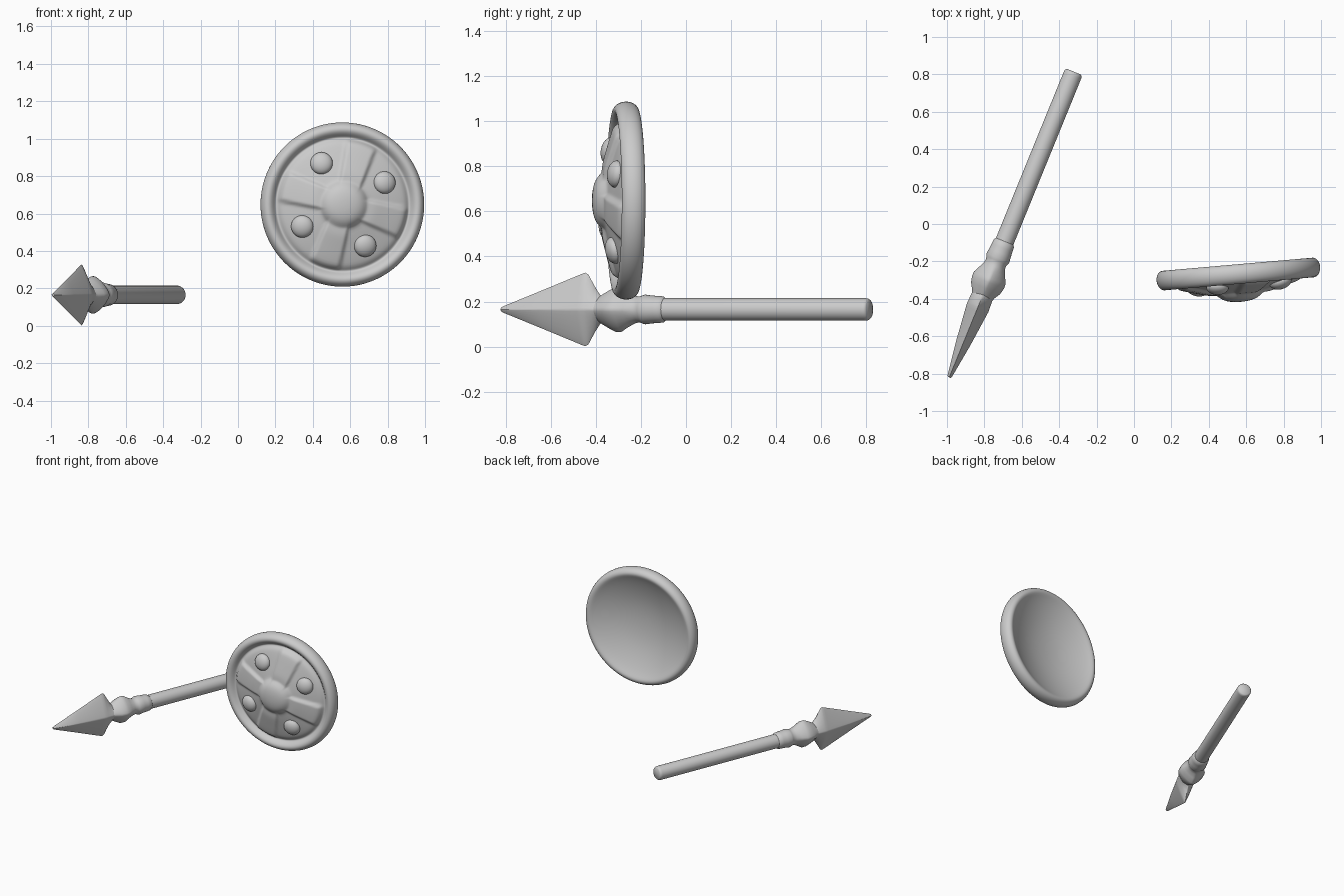
import bpy, bmesh, math
from mathutils import Matrix, Vector

if "Cube" in bpy.data.objects:
    bpy.data.objects.remove(bpy.data.objects["Cube"])


def loft(name, rings, matrix, first=None, last=None, angle=40, levels=0):
    """Skin a list of rings (lists of points), closing ends to a point or a cap."""
    bm = bmesh.new()
    rows = [[bm.verts.new(p) for p in ring] for ring in rings]
    n = len(rows[0])
    for a, b in zip(rows, rows[1:]):
        for i in range(n):
            j = (i + 1) % n
            bm.faces.new((a[i], a[j], b[j], b[i]))
    for row, tip in ((rows[0], first), (rows[-1], last)):
        if tip is None:
            bm.faces.new(row)
        else:
            v = bm.verts.new(tip)
            for i in range(n):
                bm.faces.new((row[i], row[(i + 1) % n], v))
    bmesh.ops.recalc_face_normals(bm, faces=bm.faces[:])
    mesh = bpy.data.meshes.new(name)
    bm.to_mesh(mesh)
    bm.free()
    ob = bpy.data.objects.new(name, mesh)
    bpy.context.collection.objects.link(ob)
    ob.matrix_world = matrix
    finish(ob, angle)
    if levels:
        ob.modifiers.new("smooth", 'SUBSURF').levels = levels
    return ob


def finish(ob, angle):
    bpy.ops.object.select_all(action='DESELECT')
    ob.select_set(True)
    bpy.context.view_layer.objects.active = ob
    bpy.ops.object.shade_smooth_by_angle(angle=math.radians(angle))


# Spear: local x runs from tip to butt, local z is the blade height
def section(s, half_w, half_h, p, n=32):
    pts = []
    for i in range(n):
        a = 2 * math.pi * i / n
        c, d = math.cos(a), math.sin(a)
        pts.append((s, half_w * math.copysign(abs(c) ** (2 / p), c),
                    half_h * math.copysign(abs(d) ** (2 / p), d)))
    return pts


spear_frame = (Matrix.Translation((-0.988, -0.82, 0.165))
               @ Matrix.Rotation(math.atan2(1.63, 0.665), 4, 'Z'))

# blade: flattened diamond section
blade = [(0, .008, .008, 1.3), (.01, .013, .014, 1.2), (.2, .04, .086, 1.1),
         (.385, .06, .157, 1.1), (.403, .062, .163, 1.1), (.418, .061, .155, 1.1),
         (.45, .06, .1, 1.2), (.475, .058, .062, 1.4), (.50, .055, .056, 1.6)]
loft("spear_blade", [section(*r) for r in blade], spear_frame)

# collar: faceted knob followed by a rounded ring
collar = [(.46, .056, .05, 1.6), (.485, .066, .066, 1.5), (.515, .084, .083, 1.45),
          (.55, .092, .1, 1.4), (.575, .091, .1, 1.4), (.61, .074, .078, 1.5),
          (.64, .06, .062, 1.8), (.66, .056, .057, 2), (.675, .061, .061, 2),
          (.69, .066, .066, 2), (.72, .062, .062, 2), (.75, .06, .06, 2),
          (.775, .058, .058, 2), (.785, .05, .05, 2)]
loft("spear_collar", [section(*r) for r in collar], spear_frame)

# shaft with softened butt
shaft = [(.76, .05, .05, 2), (1.745, .05, .05, 2), (1.757, .048, .048, 2),
         (1.765, .041, .041, 2)]
loft("spear_shaft", [section(*r) for r in shaft], spear_frame, angle=50)

# Shield: local x right, y up, z forward
shield_frame = (Matrix.Translation((0.558, -0.268, 0.648))
                @ Matrix.Rotation(math.radians(5), 4, 'Z')
                @ Matrix.Rotation(math.radians(90), 4, 'X'))
BAND = math.radians(73)


def step(a, b, x):
    t = max(0, min(1, (x - a) / (b - a)))
    return t * t * (3 - 2 * t)


def band_height(r, ang):
    """Four raised arms, widening slightly towards the rim."""
    rel = (ang - BAND + math.pi / 4) % (math.pi / 2) - math.pi / 4
    off = abs(r * math.sin(rel))
    width = 0.05 + 0.1 * max(0, r - 0.12)
    return (0.018 * (1 - step(width, width + 0.016, off))
            * step(.115, .14, r) * (1 - step(.335, .352, r)))


# profile: boss, domed face, groove, rolled rim, hollow back
profile = [(.04, .147), (.08, .139), (.105, .124), (.122, .104), (.132, .092),
           (.16, .086), (.19, .079), (.22, .071), (.25, .063), (.28, .055),
           (.31, .046), (.335, .037), (.35, .02), (.36, .018), (.37, .032),
           (.385, .048), (.402, .054), (.42, .047), (.434, .028), (.441, 0),
           (.436, -.028), (.423, -.047), (.405, -.055), (.388, -.05), (.365, -.036),
           (.31, -.012), (.24, .012), (.16, .032), (.08, .042)]
SEG = 144
rings = []
for k, (r, d) in enumerate(profile):
    front = k < 14
    ring = []
    for i in range(SEG):
        a = 2 * math.pi * i / SEG
        z = d + (band_height(r, a) if front else 0)
        ring.append((r * math.cos(a), r * math.sin(a), z))
    rings.append(ring)
loft("shield", rings, shield_frame, (0, 0, .149), (0, 0, .045), angle=80, levels=1)

# studs between the arms
for k in range(4):
    a = BAND + math.pi / 4 + k * math.pi / 2
    bpy.ops.mesh.primitive_uv_sphere_add(segments=32, ring_count=16, radius=1)
    stud = bpy.context.object
    stud.name = "shield_stud_%d" % (k + 1)
    stud.matrix_world = (shield_frame
                         @ Matrix.Translation((.25 * math.cos(a), .25 * math.sin(a), .062))
                         @ Matrix.Rotation(.22, 4, Vector((-math.sin(a), math.cos(a), 0)))
                         @ Matrix.Diagonal((.06, .06, .038, 1)))
    finish(stud, 60)
